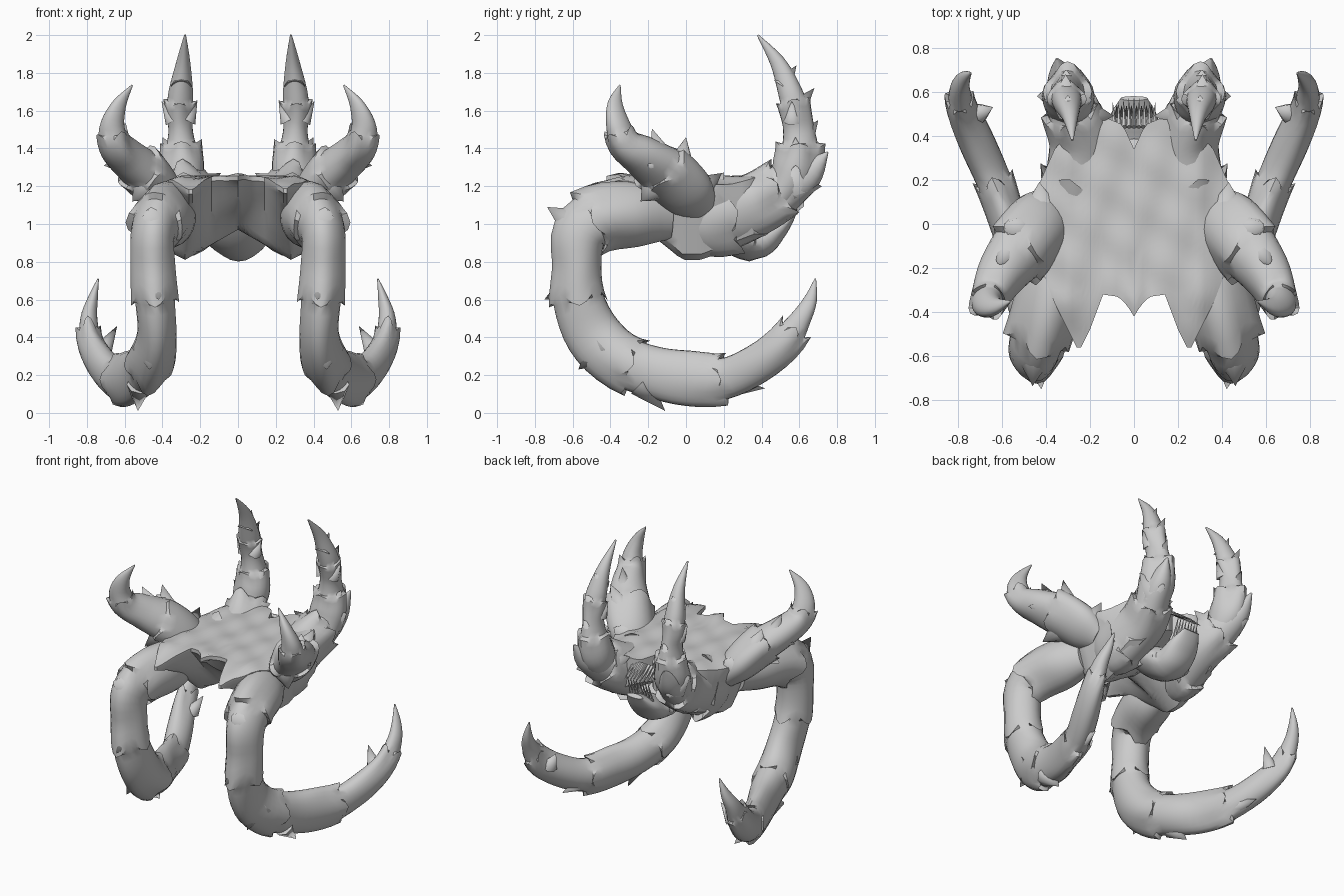
import bpy, bmesh, math
from mathutils import Vector

if "Cube" in bpy.data.objects:
    bpy.data.objects.remove(bpy.data.objects["Cube"])

grey = bpy.data.materials.new("bone_grey")
grey.diffuse_color = (0.6, 0.6, 0.6, 1)
grey.use_nodes = True
grey.node_tree.nodes["Principled BSDF"].inputs["Base Color"].default_value = grey.diffuse_color


def finish(bm, name, mirror=False, angle=38):
    """Turn a bmesh into a smooth-shaded object, optionally mirrored across x."""
    bmesh.ops.recalc_face_normals(bm, faces=bm.faces)
    me = bpy.data.meshes.new(name)
    bm.to_mesh(me)
    bm.free()
    me.materials.append(grey)
    ob = bpy.data.objects.new(name, me)
    bpy.context.collection.objects.link(ob)
    bpy.context.view_layer.objects.active = ob
    ob.select_set(True)
    bpy.ops.object.shade_smooth_by_angle(angle=math.radians(angle))
    ob.select_set(False)
    if mirror:
        ob.modifiers.new("Mirror", 'MIRROR')
    return ob


def spline(pts, u):
    """Catmull-Rom through tuples of any length, u from 0 to 1."""
    f = u * (len(pts) - 1)
    i = min(int(f), len(pts) - 2)
    t = f - i
    a, b, c, d = (pts[max(0, min(len(pts) - 1, k))] for k in range(i - 1, i + 3))
    return [0.5 * (2 * q + (r - p) * t + (2 * p - 5 * q + 4 * r - s) * t * t
                   + (3 * q - p - 3 * r + s) * t ** 3)
            for p, q, r, s in zip(a, b, c, d)]


def plated_tube(name, pts, hint, plates, flare=0.15, jag=0.03, teeth=4, twist=0.0,
                sides=24, mirror=True):
    """Loft of ellipses (x, y, z, half width, half depth) with overlapping plates."""
    bm = bmesh.new()
    hint = Vector(hint)
    n = plates * 10
    rings = []
    for k in range(n + 1):
        u = k / n
        x, y, z, a, b = spline(pts, u)
        p0 = Vector(spline(pts, max(0, u - .01))[:3])
        p1 = Vector(spline(pts, min(1, u + .01))[:3])
        t = (p1 - p0).normalized()
        side = (hint - t * hint.dot(t)).normalized()
        nor = t.cross(side)
        fr = (k % 10) / 9 if k <= n - 10 else 0
        ring = []
        for s in range(sides):
            th = 2 * math.pi * s / sides
            wave = 0.5 + 0.5 * math.cos(teeth * th + (k // 10) * twist)
            r = 1 + flare * fr ** 2 * (0.3 + 0.7 * wave)
            # shallow lengthwise facets
            r *= 1 + .03 * math.cos(3 * th + 5 * u)
            co = (Vector((x, y, z)) + side * max(a, .004) * r * math.cos(th)
                  + nor * max(b, .004) * r * math.sin(th)
                  + t * jag * wave * fr ** 3)
            ring.append(bm.verts.new(co))
        rings.append(ring)
    for r0, r1 in zip(rings, rings[1:]):
        for s in range(sides):
            q = (s + 1) % sides
            bm.faces.new((r0[s], r0[q], r1[q], r1[s]))
    bm.faces.new(rings[0])
    bm.faces.new(rings[-1])
    return finish(bm, name, mirror)


def spikes(name, items, sides=8, mirror=True):
    """Cones given as (base, tip, radius)."""
    bm = bmesh.new()
    for base, tip, r in items:
        base, tip = Vector(base), Vector(tip)
        q = (tip - base).to_track_quat('Z', 'Y')
        ring = [bm.verts.new(base + q @ Vector((r * math.cos(2 * math.pi * i / sides),
                                                r * math.sin(2 * math.pi * i / sides), 0)))
                for i in range(sides)]
        top = bm.verts.new(tip)
        for i in range(sides):
            bm.faces.new((ring[i], ring[(i + 1) % sides], top))
        bm.faces.new(ring)
    return finish(bm, name, mirror, 50)


def lerp_table(tab, x):
    for (x0, y0), (x1, y1) in zip(tab, tab[1:]):
        if x <= x1:
            return y0 + (y1 - y0) * (x - x0) / (x1 - x0)
    return tab[-1][1]


# central shell: scalloped front rim, flat pitted top, arched underside
front = [(0, -.42), (.03, -.37), (.07, -.33), (.14, -.32), (.2, -.48), (.25, -.58),
         (.29, -.5), (.36, -.36), (.44, -.15)]
back = [(0, .34), (.05, .45), (.12, .48), (.26, .45), (.36, .34), (.44, .16)]
belly = [(0, .97), (.28, .81), (.34, .84), (.40, 1.02), (.44, 1.17)]
bm = bmesh.new()
cols, rows = 22, 24
top, bot = {}, {}
for i in range(-cols, cols + 1):
    x = i * .44 / cols
    ax = abs(x)
    y0, y1 = lerp_table(front, ax), lerp_table(back, ax)
    for j in range(rows + 1):
        v = j / rows
        y = y0 + (y1 - y0) * v
        zt = 1.25 - .3 * max(0, -.35 - y) - .3 * max(0, ax - .3)
        zt += .03 * max(0, 1 - ax / .06) * max(0, 1 - v * 3)
        zt += .008 * math.sin(23 * x + 9 * y) * math.sin(19 * y - 7 * x)
        w = min(1, max(0, (y - y0) / (-.02 - y0)))
        zb = lerp_table(belly, ax) + .38 * max(0, y - .08)
        top[i, j] = bm.verts.new((x, y, zt))
        bot[i, j] = bm.verts.new((x, y, (zt - .025) * (1 - w) + min(zb, zt - .03) * w))
for i in range(-cols, cols):
    for j in range(rows):
        for g in (top, bot):
            bm.faces.new((g[i, j], g[i + 1, j], g[i + 1, j + 1], g[i, j + 1]))
    for j in (0, rows):
        bm.faces.new((top[i, j], top[i + 1, j], bot[i + 1, j], bot[i, j]))
for i in (-cols, cols):
    for j in range(rows):
        bm.faces.new((top[i, j], top[i, j + 1], bot[i, j + 1], bot[i, j]))
finish(bm, "body_shell")

# cheek lobes sweeping back and up on both sides of the mouth
plated_tube("cheek_lobe", [
    (.28, .0, 1.03, .08, .12), (.27, .1, 1.03, .135, .19), (.25, .22, 1.055, .15, .185),
    (.24, .38, 1.11, .14, .16), (.285, .52, 1.19, .11, .13), (.325, .65, 1.27, .07, .085),
    (.35, .75, 1.38, .005, .005)], (1, 0, 0), 3, .22, .06, 5, 1.3)

# lower jaw
plated_tube("lower_jaw", [
    (0, .06, 1.09, .14, .07), (0, .22, .97, .18, .1), (0, .37, .905, .13, .09),
    (0, .48, .97, .11, .06), (0, .57, 1.05, .06, .015)], (1, 0, 0), 2, .1, .02,
    mirror=False)

# teeth, upper and lower row
spikes("teeth", [((x, .44, 1.22), (x * 1.1, .58 - abs(x) * .3, 1.13), .014)
                 for x in (.0, .022, .044, .066, .088)]
       + [((x, .49, 1.0), (x, .54, 1.16), .013) for x in (.012, .034, .056, .078)], 5)

# long limbs curling forward, down and back under the body
plated_tube("long_limb", [
    (.33, -.08, 1.05, .08, .13), (.36, -.25, 1.05, .14, .165), (.41, -.44, 1.03, .135, .16),
    (.45, -.56, .95, .115, .145), (.45, -.575, .78, .11, .12), (.44, -.565, .6, .105, .135),
    (.43, -.49, .42, .10, .145), (.455, -.36, .29, .11, .135),
    (.50, -.18, .22, .1, .135), (.57, 0, .185, .08, .135), (.64, .2, .18, .08, .11),
    (.72, .38, .26, .078, .1), (.78, .52, .37, .06, .085), (.79, .61, .5, .045, .055),
    (.77, .66, .6, .028, .035), (.74, .685, .71, .004, .004)],
    (1, 0, 0), 6, .2, .07)
spikes("limb_spikes", [
    ((.45, -.56, .98), (.46, -.735, 1.09), .11), ((.44, -.56, .7), (.42, -.75, .6), .1),
    ((.46, -.44, .34), (.47, -.57, .23), .1), ((.52, -.24, .15), (.53, -.11, .01), .07),
    ((.64, .22, .14), (.67, .42, .13), .06), ((.71, .5, .34), (.64, .53, .46), .05)])

# side arms ending in upturned claws
plated_tube("side_claw", [
    (.35, .08, 1.08, .09, .07), (.41, .01, 1.16, .15, .11), (.50, -.1, 1.27, .15, .115),
    (.595, -.22, 1.355, .12, .1), (.65, -.32, 1.42, .085, .08), (.665, -.36, 1.52, .06, .07),
    (.63, -.375, 1.63, .035, .045), (.56, -.35, 1.735, .004, .004)],
    (.6, .6, .5), 3, .2, .05)
spikes("side_claw_spikes", [
    ((.57, -.13, 1.35), (.62, -.18, 1.505), .07), ((.52, -.03, 1.3), (.59, 0, 1.46), .08),
    ((.42, .06, 1.17), (.43, .19, 1.27), .09), ((.6, -.16, 1.32), (.71, -.2, 1.31), .06),
    ((.48, -.16, 1.2), (.56, -.24, 1.12), .09)])

# tall rear horns with backswept plates
plated_tube("rear_horn", [
    (.29, .5, 1.15, .1, .09), (.295, .575, 1.27, .11, .12), (.30, .6, 1.39, .085, .1),
    (.305, .595, 1.5, .062, .08), (.31, .58, 1.59, .065, .07),
    (.305, .555, 1.69, .066, .065), (.29, .49, 1.85, .038, .042), (.28, .38, 2.0, .005, .005)],
    (1, 0, 0), 3, .35, .03)
spikes("rear_horn_spikes", [
    ((.30, .51, 1.73), (.30, .585, 1.84), .055), ((.31, .56, 1.58), (.31, .68, 1.72), .07),
    ((.30, .59, 1.4), (.31, .7, 1.55), .085), ((.34, .565, 1.55), (.405, .56, 1.65), .05),
    ((.27, .565, 1.55), (.215, .56, 1.65), .05), ((.33, .58, 1.33), (.4, .58, 1.46), .07),
    ((.27, .57, 1.33), (.19, .56, 1.45), .07), ((.33, .58, 1.22), (.44, .58, 1.31), .09),
    ((.32, .58, 1.19), (.35, .72, 1.2), .08), ((.25, .5, 1.18), (.09, .49, 1.27), .09)])
